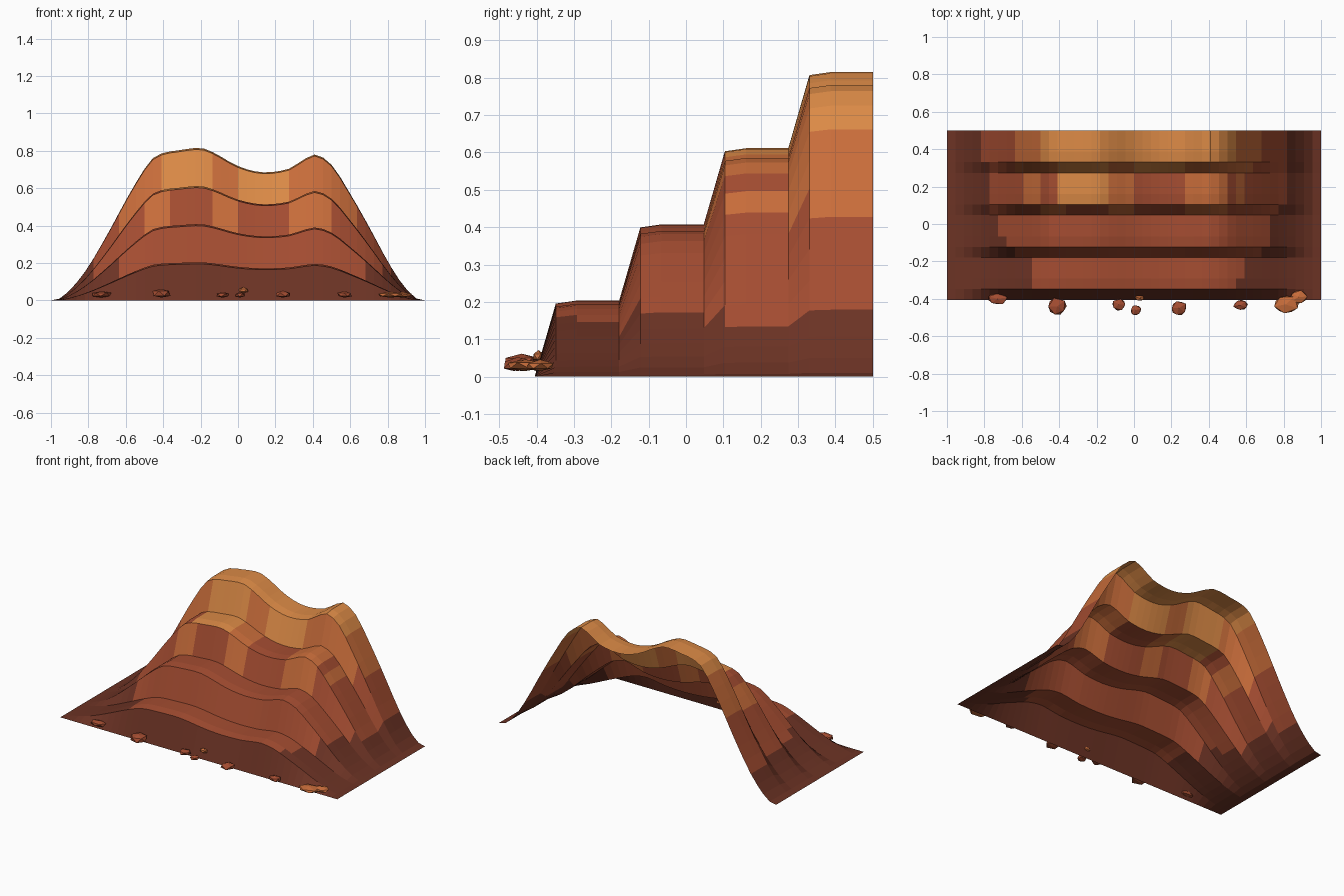
import bpy, bmesh, math, random
from mathutils import Vector

if "Cube" in bpy.data.objects:
    bpy.data.objects.remove(bpy.data.objects["Cube"])

random.seed(4)


def material(name, rgb):
    m = bpy.data.materials.new(name)
    m.diffuse_color = (*rgb, 1)
    m.use_nodes = True
    m.node_tree.nodes["Principled BSDF"].inputs["Base Color"].default_value = m.diffuse_color
    return m


DARK, RED, ORANGE, LIGHT = range(4)
MATS = [material("dark umber", (0.150, 0.033, 0.018)),
        material("rust red", (0.375, 0.074, 0.031)),
        material("burnt orange", (0.585, 0.153, 0.043)),
        material("pale ochre", (0.720, 0.257, 0.062))]

# Ridge outline across x (full height at the back)
RIDGE = [(-1, 0), (-0.95, 0.012), (-0.88, 0.075), (-0.8, 0.18), (-0.7, 0.35),
         (-0.58, 0.57), (-0.47, 0.745), (-0.41, 0.785), (-0.32, 0.802), (-0.2, 0.815),
         (-0.13, 0.79), (0, 0.718), (0.13, 0.685), (0.27, 0.703), (0.34, 0.745),
         (0.41, 0.78), (0.5, 0.725), (0.6, 0.57), (0.7, 0.395), (0.8, 0.21),
         (0.88, 0.085), (0.95, 0.013), (1, 0)]


def ridge(x):
    """Smooth interpolation through the ridge outline."""
    n = len(RIDGE)
    i = max(k for k in range(n - 1) if RIDGE[k][0] <= x + 1e-9)
    (x0, z0), (x1, z1) = RIDGE[i], RIDGE[i + 1]

    def slope(k):
        a, b = RIDGE[max(k - 1, 0)], RIDGE[min(k + 1, n - 1)]
        return (b[1] - a[1]) / (b[0] - a[0])
    h = x1 - x0
    t = (x - x0) / h
    return max(0, (2*t**3 - 3*t*t + 1) * z0 + (t**3 - 2*t*t + t) * h * slope(i)
               + (3*t*t - 2*t**3) * z1 + (t**3 - t*t) * h * slope(i + 1))


def step(j):
    """Terrace height fraction: one steep row, a small lip, then flat."""
    if j == 0:
        return 0
    return ((j - 1) // 4 + 1) * 0.25 - (0.01 if j % 4 == 1 else 0)


def pick(x, spans, default):
    for lo, hi, colour in spans:
        if lo < x < hi:
            return colour
    return default


def rock_colour(x, z, j):
    """Strata by height, with patches on the two upper risers and one terrace."""
    level, riser = j // 4, j % 4 == 0
    if z < (0.155, 0.17, 0.145, 0.17)[level]:
        return DARK
    if level < 2:
        return RED
    if level == 2 and riser:
        return pick(x, [(-0.5, -0.36, ORANGE), (-0.136, 0, ORANGE),
                        (0.27, 0.5, ORANGE)], RED)
    if level == 2:
        return pick(x, [(-0.6, -0.5, ORANGE), (-0.42, -0.136, LIGHT), (-0.136, 0, ORANGE),
                        (0.27, 0.5, ORANGE), (0.53, 0.58, ORANGE)], RED)
    if riser:
        base = ORANGE if z > 0.42 else RED
        return pick(x, [(-0.41, -0.136, LIGHT), (0, 0.27, LIGHT)], base)
    return LIGHT if z > 0.67 else ORANGE if z > 0.45 else RED


def finish(bm, name):
    me = bpy.data.meshes.new(name)
    bm.to_mesh(me)
    bm.free()
    for m in MATS:
        me.materials.append(m)
    ob = bpy.data.objects.new(name, me)
    bpy.context.collection.objects.link(ob)
    return ob


# Terraced hillside: an open sheet swept from the ridge outline
COLS, ROWS = 44, 16
bm = bmesh.new()
grid = []
for j in range(ROWS + 1):
    y = -0.405 + 0.905 * j / ROWS
    row = []
    for i in range(COLS + 1):
        x = -1 + 2 * i / COLS
        row.append(bm.verts.new((x, y, ridge(x) * step(j))))
    grid.append(row)
for j in range(ROWS):
    for i in range(COLS):
        f = bm.faces.new((grid[j][i], grid[j][i + 1], grid[j + 1][i + 1], grid[j + 1][i]))
        c = f.calc_center_median()
        f.material_index = rock_colour(c.x, c.z, j)
finish(bm, "terraced_hillside")

# Loose boulders along the foot: x, y, bottom z, half width, half depth, height, colour
BOULDERS = [(-0.73, -0.40, 0.015, 0.058, 0.036, 0.036, RED),
            (-0.41, -0.44, 0.015, 0.052, 0.050, 0.050, RED),
            (-0.08, -0.43, 0.015, 0.040, 0.034, 0.030, RED),
            (0.01, -0.46, 0.015, 0.032, 0.032, 0.030, RED),
            (0.03, -0.395, 0.040, 0.028, 0.018, 0.030, ORANGE),
            (0.24, -0.45, 0.015, 0.048, 0.042, 0.036, RED),
            (0.57, -0.435, 0.015, 0.042, 0.030, 0.036, RED),
            (0.81, -0.43, 0.015, 0.075, 0.056, 0.032, ORANGE),
            (0.88, -0.39, 0.015, 0.054, 0.042, 0.030, ORANGE)]
for n, (x, y, z, w, d, h, colour) in enumerate(BOULDERS):
    bm = bmesh.new()
    bmesh.ops.create_icosphere(bm, subdivisions=1, radius=1)
    turn = random.uniform(0, math.tau)
    for v in bm.verts:
        p = v.co * random.uniform(0.85, 1.1)
        px = p.x * math.cos(turn) - p.y * math.sin(turn)
        py = p.x * math.sin(turn) + p.y * math.cos(turn)
        # flattened underside
        v.co = Vector((x + px * w, y + py * d, z + h * max(0, 0.45 + 0.55 * p.z)))
    for f in bm.faces:
        f.material_index = colour
    finish(bm, f"boulder_{n + 1}")
